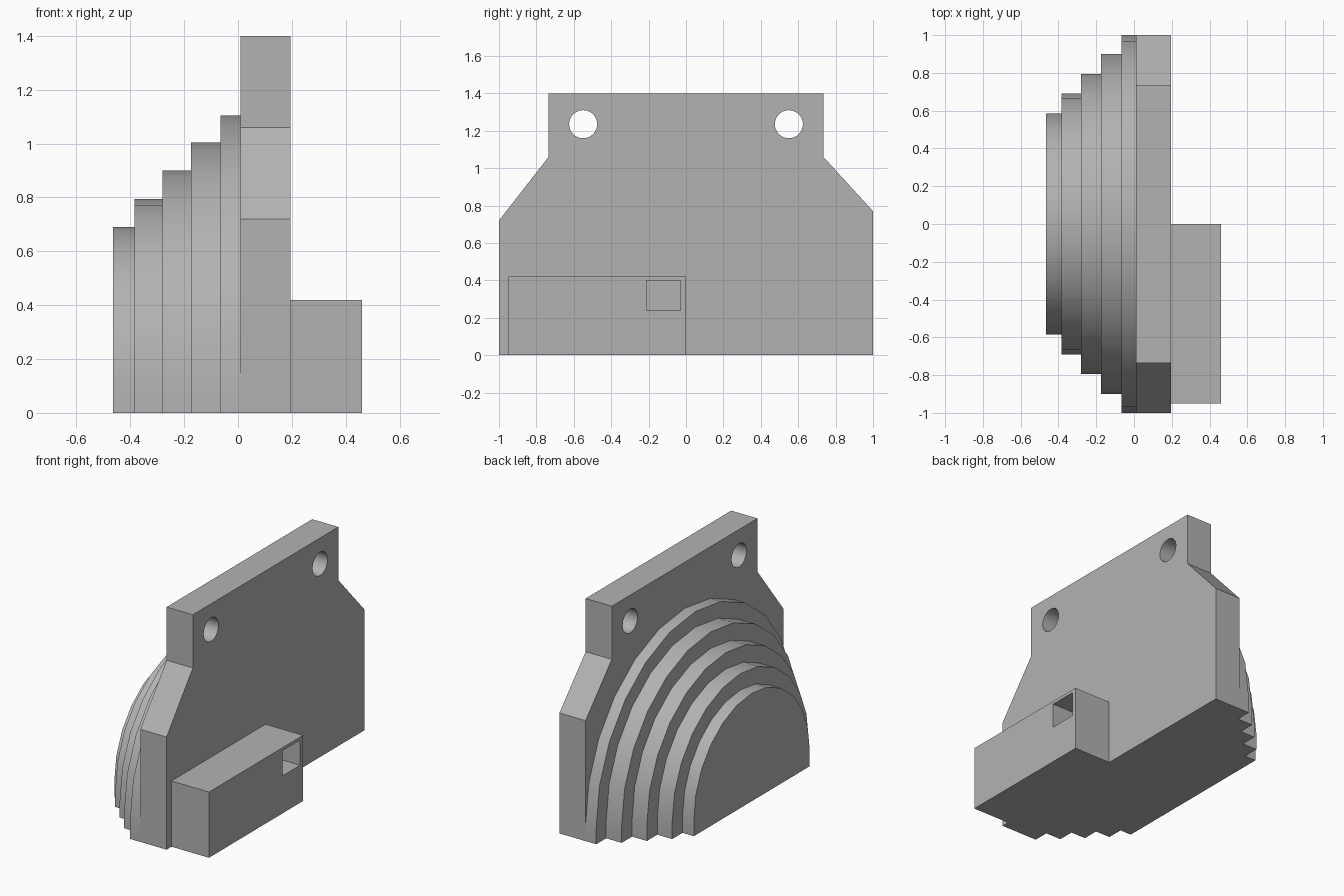
import bpy, bmesh, math

if "Cube" in bpy.data.objects:
    bpy.data.objects.remove(bpy.data.objects["Cube"], do_unlink=True)

# One plain grey for everything
GREY = (0.45, 0.45, 0.45, 1)
grey = bpy.data.materials.new("plain_grey")
grey.use_nodes = True
grey.diffuse_color = GREY
grey.node_tree.nodes["Principled BSDF"].inputs["Base Color"].default_value = GREY


def prism(name, profile, x0, x1):
    """Extrude a (y, z) outline from x0 to x1."""
    bm = bmesh.new()
    face = bm.faces.new([bm.verts.new((x0, y, z)) for y, z in profile])
    ext = bmesh.ops.extrude_face_region(bm, geom=[face])
    moved = [v for v in ext["geom"] if isinstance(v, bmesh.types.BMVert)]
    bmesh.ops.translate(bm, verts=moved, vec=(x1 - x0, 0, 0))
    bmesh.ops.recalc_face_normals(bm, faces=bm.faces)
    mesh = bpy.data.meshes.new(name)
    bm.to_mesh(mesh)
    bm.free()
    mesh.materials.append(grey)
    obj = bpy.data.objects.new(name, mesh)
    bpy.context.collection.objects.link(obj)
    return obj


def rect(y0, y1, z0, z1):
    return [(y0, z0), (y1, z0), (y1, z1), (y0, z1)]


def arc(cy, cz, r, end, n):
    return [(cy + r * math.cos(end * i / n), cz + r * math.sin(end * i / n))
            for i in range(n + 1)]


def cut(target, cutter):
    cutter.hide_render = True
    cutter.hide_set(True)
    cutter.display_type = 'WIRE'
    mod = target.modifiers.new(cutter.name, 'BOOLEAN')
    mod.operation = 'DIFFERENCE'
    mod.solver = 'EXACT'
    mod.object = cutter
    bpy.context.view_layer.objects.active = target
    bpy.ops.object.modifier_apply(modifier=mod.name)
    bpy.data.objects.remove(cutter, do_unlink=True)


def smooth(obj):
    bpy.ops.object.select_all(action='DESELECT')
    obj.select_set(True)
    bpy.context.view_layer.objects.active = obj
    bpy.ops.object.shade_smooth_by_angle(angle=math.radians(30))


# Upright plate with sloping shoulders and two mounting holes
PLATE_BACK, PLATE_FRONT = 0.01, 0.195
plate = prism("back_plate", [(-1, 0), (-1, 0.72), (-0.735, 1.06), (-0.735, 1.4),
                             (0.735, 1.4), (0.735, 1.06), (1, 0.77), (1, 0)],
              PLATE_BACK, PLATE_FRONT)
for side in (-1, 1):
    hole = prism("hole_cutter", arc(side * 0.55, 1.235, 0.075, math.tau, 32)[:-1], -0.2, 0.4)
    cut(plate, hole)
smooth(plate)

# Stepped arched tiers, each straight-sided up to the arch springing line
SPRING = 0.105
tiers = [(-0.065, 1.0), (-0.175, 0.9), (-0.28, 0.795), (-0.385, 0.69), (-0.465, 0.585)]
inner = PLATE_BACK
for i, (outer, radius) in enumerate(tiers):
    outline = [(-radius, 0), (radius, 0)] + arc(0, SPRING, radius, math.pi, 12)
    smooth(prism(f"arch_tier_{i + 1}", outline, outer, inner))
    inner = outer

# Side block with a square pocket reaching the plate
block = prism("side_block", rect(-0.95, 0, 0, 0.42), PLATE_FRONT, 0.46)
cut(block, prism("pocket_cutter", rect(-0.21, -0.03, 0.24, 0.40), PLATE_FRONT - 0.05, 0.6))
